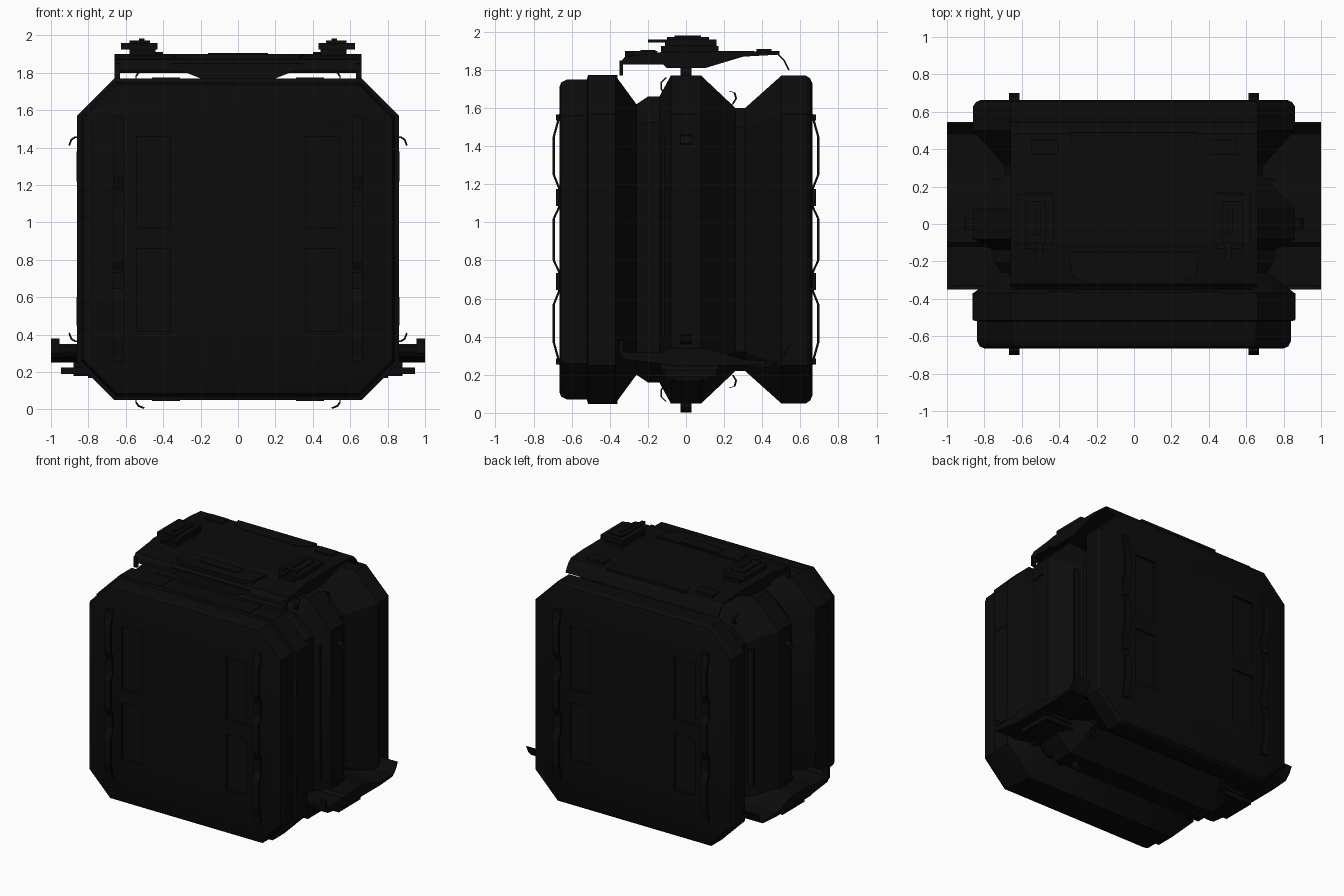
import bpy, bmesh
from mathutils import Matrix, Vector

cube = bpy.data.objects.get("Cube")
if cube:
    bpy.data.objects.remove(cube, do_unlink=True)

black = bpy.data.materials.new("near_black")
black.use_nodes = True
COLOUR = (0.0035, 0.0035, 0.0035, 1)
black.diffuse_color = COLOUR
black.node_tree.nodes["Principled BSDF"].inputs["Base Color"].default_value = COLOUR

MID = 0.91    # height of the case centre
HALF = 0.86   # half width of the case


def finish(name, bm, matrix=None):
    if matrix:
        bm.transform(matrix)
    bmesh.ops.recalc_face_normals(bm, faces=bm.faces)
    mesh = bpy.data.meshes.new(name)
    bm.to_mesh(mesh)
    bm.free()
    mesh.materials.append(black)
    obj = bpy.data.objects.new(name, mesh)
    bpy.context.collection.objects.link(obj)
    return obj


def loft(bm, rings):
    loops = [[bm.verts.new(p) for p in ring] for ring in rings]
    for a, b in zip(loops, loops[1:]):
        for i in range(len(a)):
            j = (i + 1) % len(a)
            bm.faces.new((a[i], a[j], b[j], b[i]))
    bm.faces.new(loops[0])
    bm.faces.new(loops[-1])


def prism(bm, points, lo, hi, axis="x"):
    """Extrude a 2D outline: (y, z) along x, (x, z) along y, (x, y) along z."""
    k = "xyz".index(axis)

    def place(p, t):
        q = list(p)
        q.insert(k, t)
        return Vector(q)
    loft(bm, [[place(p, lo) for p in points], [place(p, hi) for p in points]])


def box(bm, x, y, z):
    prism(bm, [(x[0], y[0]), (x[1], y[0]), (x[1], y[1]), (x[0], y[1])], z[0], z[1], "z")


def both(pair):
    """A range and its mirror image."""
    return [pair, (-pair[1], -pair[0])]


def ribbon(points, shift):
    return points + [(a + shift[0], b + shift[1]) for a, b in reversed(points)]


def octagon(y, inset):
    h = HALF - inset
    c = h - (0.2 - 0.586 * inset)
    pts = [(h, -c), (h, c), (c, h), (-c, h), (-h, c), (-h, -c), (-c, -h), (c, -h)]
    return [Vector((x, y, MID + z)) for x, z in pts]


# Main case: octagonal rings swept front to back, with two deep valleys
SECTIONS = [(-.665, .06), (-.655, .035), (-.625, .02), (-.52, .02), (-.515, 0), (-.37, 0),
            (-.26, .15), (-.2, .11), (-.14, .11), (-.08, 0), (.08, 0), (.26, .17),
            (.31, .17), (.5, 0), (.63, 0), (.652, .015), (.663, .04)]
bm = bmesh.new()
loft(bm, [octagon(y, d) for y, d in SECTIONS])
case = finish("ribbed_case", bm)

# Pockets sunk in the front and back faces
bm = bmesh.new()
for xr in both((.36, .54)):
    for zr in ((.42, .86), (.97, 1.46)):
        for yr in both((.645, .75)):
            box(bm, xr, yr, zr)
cutter = finish("pocket_cutter", bm)
cutter.hide_render = True
cutter.hide_viewport = False
cutter.display_type = "WIRE"
mod = case.modifiers.new("pockets", "BOOLEAN")
mod.operation = "DIFFERENCE"
mod.solver = "EXACT"
mod.object = cutter
bpy.context.view_layer.objects.active = case
case.select_set(True)
bpy.ops.object.modifier_apply(modifier=mod.name)
bpy.data.objects.remove(cutter, do_unlink=True)
bpy.ops.object.shade_smooth_by_angle(angle=0.5)

# Wavy grab rails on the front and back, with clips at the joints
for side, name in ((-1, "front"), (1, "back")):
    half = [(.665, 1.57), (.675, 1.54), (.70, 1.45), (.70, 1.25), (.672, 1.18),
            (.672, 1.08), (.70, 1.02), (.70, MID)]
    path = half + [(y, 2 * MID - z) for y, z in reversed(half[:-1])]
    bm = bmesh.new()
    for xr in both((.612, .668)):
        prism(bm, ribbon([(side * y, z) for y, z in path], (-side * .012, 0)), *xr)
        for z in (.27, .69, 1.13, 1.55):
            dz = .045 if .5 < z < 1.4 else .015
            box(bm, xr, sorted((side * .64, side * .682)), (z - dz, z + dz))
    finish(name + "_grab_rails", bm)

# Curled hooks around the middle rib, repeated on all four sides
bm = bmesh.new()
curl = [(.55, -.01), (.548, .016), (.535, .035), (.505, .047)]
for turn in range(4):
    for s in (-1, 1):
        part = bmesh.new()
        pts = [(s * t, HALF + o) for t, o in curl]
        prism(part, ribbon(pts, (-s * .006, -.008)), -.03, .03, "y")
        part.transform(Matrix.Translation((0, 0, MID)) @ Matrix.Rotation(turn * 1.5707963, 4, "Y"))
        temp = bpy.data.meshes.new("hook_part")
        part.to_mesh(temp)
        part.free()
        bm.from_mesh(temp)
        bpy.data.meshes.remove(temp)
finish("rib_hooks", bm)

# Small hooks in the valleys, top and bottom
bm = bmesh.new()
for flip in (False, True):
    for path in ([(-.11, 1.76), (-.135, 1.735), (-.135, 1.7), (-.115, 1.67)],
                 [(.22, 1.69), (.25, 1.68), (.258, 1.65), (.24, 1.62)]):
        pts = [(y, 2 * MID - z if flip else z) for y, z in path]
        for xr in both((.58, .61)):
            prism(bm, ribbon(pts, (.01, 0)), *xr)
finish("valley_hooks", bm)

# Slim bars and panels on the sides of the ribs
bm = bmesh.new()
for xr in both((.74, .80)):
    box(bm, xr, (-.128, -.112), (.4, 1.45))
for xr in both((.68, .755)):
    box(bm, xr, (.232, .246), (.4, 1.45))
finish("side_bars", bm)
bm = bmesh.new()
for xr in both((.85, .864)):
    for zr in ((.45, .6), (1.22, 1.38)):
        box(bm, xr, (-.51, -.37), zr)
for xr in both((.31, .46)):
    for zr in ((.046, .06), (1.76, 1.774)):
        box(bm, xr, (-.515, -.36), zr)
finish("slab_panels", bm)


# Equipment cover: used on top, and again widened and inverted as the lower wings
def cover(prefix, matrix):
    bm = bmesh.new()
    outline = [(-.35, 1.81), (-.345, 1.84), (-.32, 1.87), (-.15, 1.89), (-.1, 1.9), (.33, 1.9),
               (.48, 1.89), (.52, 1.85), (.545, 1.8), (.535, 1.8), (.51, 1.85), (.48, 1.88),
               (.3, 1.87), (.2, 1.84), (.1, 1.81), (-.1, 1.81), (-.12, 1.83), (-.33, 1.83)]
    prism(bm, outline, -.66, .66)
    # front corner tabs and the tapered centre tongue
    for xr in both((.63, .66)):
        box(bm, xr, (-.35, -.33), (1.77, 1.85))
    prism(bm, [(-.35, 1.85), (.35, 1.85), (.35, 1.83), (.2, 1.77), (-.2, 1.77), (-.35, 1.83)],
          -.348, -.33, "y")
    finish(prefix + "_shell", bm, matrix)

    # raised panels
    bm = bmesh.new()
    prism(bm, [(-.34, .49), (.34, .49), (.33, .42), (.26, .38), (-.26, .38), (-.33, .42)],
          1.88, 1.9, "z")
    prism(bm, [(-.35, -.15), (.35, -.15), (.33, -.28), (.24, -.32), (-.24, -.32), (-.33, -.28)],
          1.85, 1.9, "z")
    box(bm, (-.16, .16), (-.24, -.16), (1.89, 1.906))
    for xr in both((.4, .55)):
        box(bm, xr, (.37, .45), (1.88, 1.91))
    finish(prefix + "_panels", bm, matrix)

    # latches
    bm = bmesh.new()
    for s in (-1, 1):
        def span(a, b):
            return tuple(sorted((s * a, s * b)))
        box(bm, span(.44, .58), (-.13, .17), (1.89, 1.925))
        box(bm, span(.43, .625), (-.11, .16), (1.925, 1.96))
        box(bm, span(.47, .58), (-.1, .12), (1.96, 1.972))
        box(bm, span(.5, .53), (-.06, .08), (1.97, 1.982))
        box(bm, span(.49, .52), (-.2, -.1), (1.945, 1.96))
    finish(prefix + "_latches", bm, matrix)


cover("top_cover", Matrix.Identity(4))
cover("lower_wings", Matrix.Translation((0, 0, 2.15)) @ Matrix.Diagonal((1.515, 1, -1, 1)))

# Post joining the cover to the middle rib
bm = bmesh.new()
box(bm, (-.2, .2), (-.03, .03), (1.75, 1.83))
finish("cover_post", bm)
